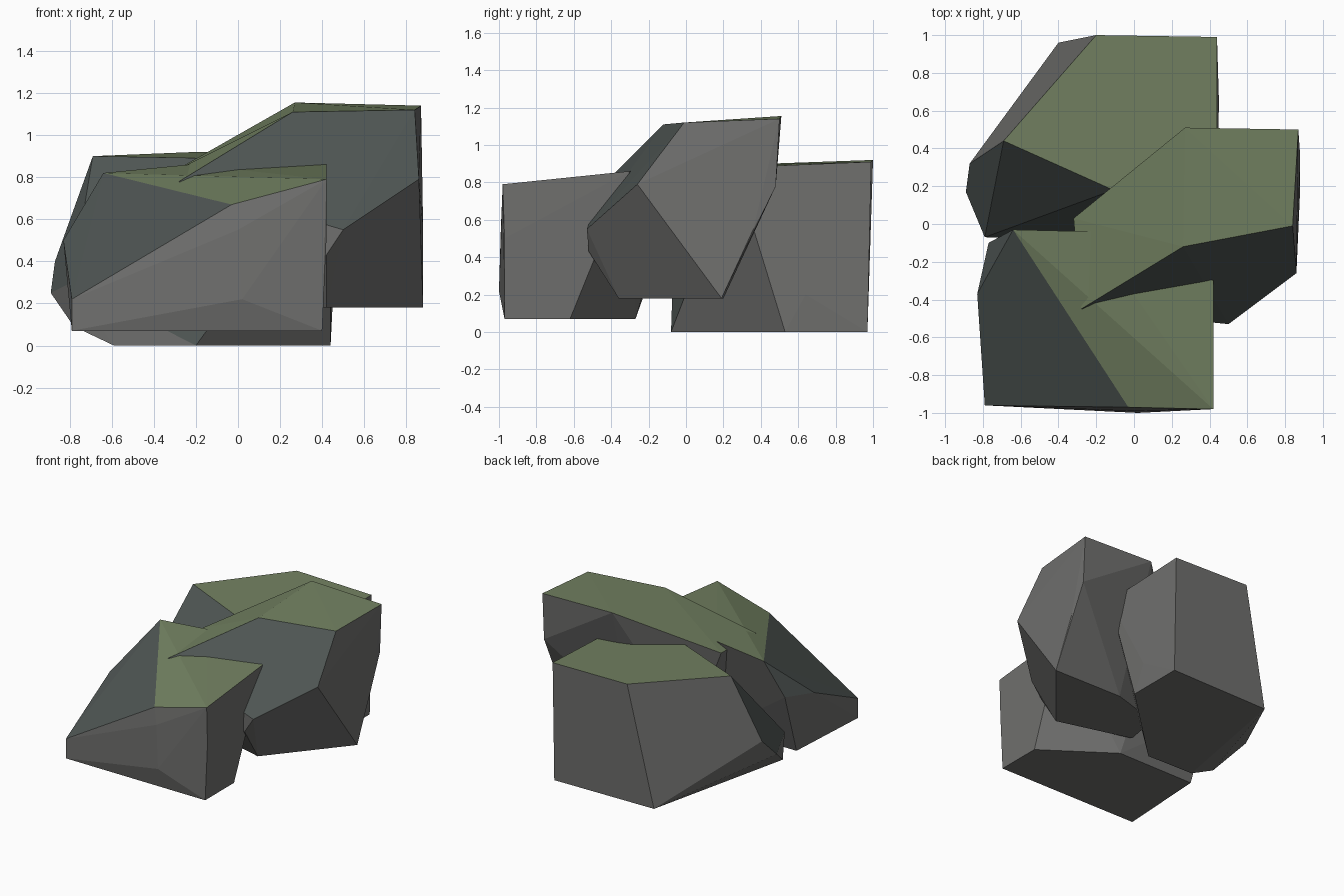
import bpy, bmesh
from math import radians

if "Cube" in bpy.data.objects:
    bpy.data.objects.remove(bpy.data.objects["Cube"])


def material(name, rgb):
    m = bpy.data.materials.new(name)
    m.diffuse_color = (*rgb, 1)
    m.use_nodes = True
    m.node_tree.nodes["Principled BSDF"].inputs["Base Color"].default_value = m.diffuse_color
    return m


STONE = material("stone", (0.16, 0.16, 0.155))
SLATE = material("damp_slate", (0.08, 0.095, 0.09))
MOSS = material("moss", (0.17, 0.22, 0.12))


def boulder(name, points):
    """Chiselled block: hull around its corner points, coloured by face tilt."""
    bm = bmesh.new()
    verts = [bm.verts.new(p) for p in points]
    hull = bmesh.ops.convex_hull(bm, input=verts)
    spare = {v for v in hull["geom_interior"] + hull["geom_unused"]
             if isinstance(v, bmesh.types.BMVert)}
    bmesh.ops.delete(bm, geom=list(spare), context='VERTS')
    bmesh.ops.dissolve_limit(bm, angle_limit=radians(2), verts=bm.verts, edges=bm.edges)
    bmesh.ops.recalc_face_normals(bm, faces=bm.faces)
    bm.normal_update()
    for f in bm.faces:
        f.material_index = 2 if f.normal.z > 0.8 else 1 if f.normal.z > 0.25 else 0
    me = bpy.data.meshes.new(name)
    bm.to_mesh(me)
    bm.free()
    for m in (STONE, SLATE, MOSS):
        me.materials.append(m)
    ob = bpy.data.objects.new(name, me)
    bpy.context.collection.objects.link(ob)
    return ob


# Back block, its left end tapering down to a blunt nose
boulder("back_boulder", [
    (-.2, 1, .92), (.44, .99, .91), (.44, .26, .88), (-.69, .44, .9), (-.11, .18, .89),
    (-.87, .32, .4), (-.89, .17, .25), (-.79, -.07, .3), (-.78, -.06, .09),
    (-.59, -.07, 0), (-.2, -.08, 0), (.44, .53, 0), (.44, .97, 0), (-.4, .96, 0),
    (.45, .64, .2), (-.02, .98, .5)])

# Front block with a large slope cut off its left side
boulder("front_boulder", [
    (-.64, -.03, .82), (-.23, -.04, .86), (.42, -.3, .86), (.42, -.98, .79), (-.03, -.97, .67),
    (-.79, -.96, .22), (-.83, -.37, .5), (-.77, -.1, .55),
    (0, -.99, .55), (.02, -1, .22), (.42, -.97, .5), (.41, -.64, .3),
    (-.79, -.96, .07), (.4, -.97, .07), (.4, -.62, .07), (-.1, -.27, .07), (-.75, -.27, .07)])

# Tall block leaning on the other two
boulder("leaning_boulder", [
    (.27, .51, 1.155), (.87, .5, 1.14), (.84, -.01, 1.12), (.26, -.12, 1.11),
    (-.28, -.45, .78), (-.32, .03, .82), (.86, -.26, .79), (.87, .48, .78),
    (.88, .36, .55), (.5, -.53, .55), (.42, -.52, .43),
    (.88, .19, .18), (.42, -.36, .18), (-.15, -.2, .18), (-.1, .08, .18), (.3, .2, .18)])
